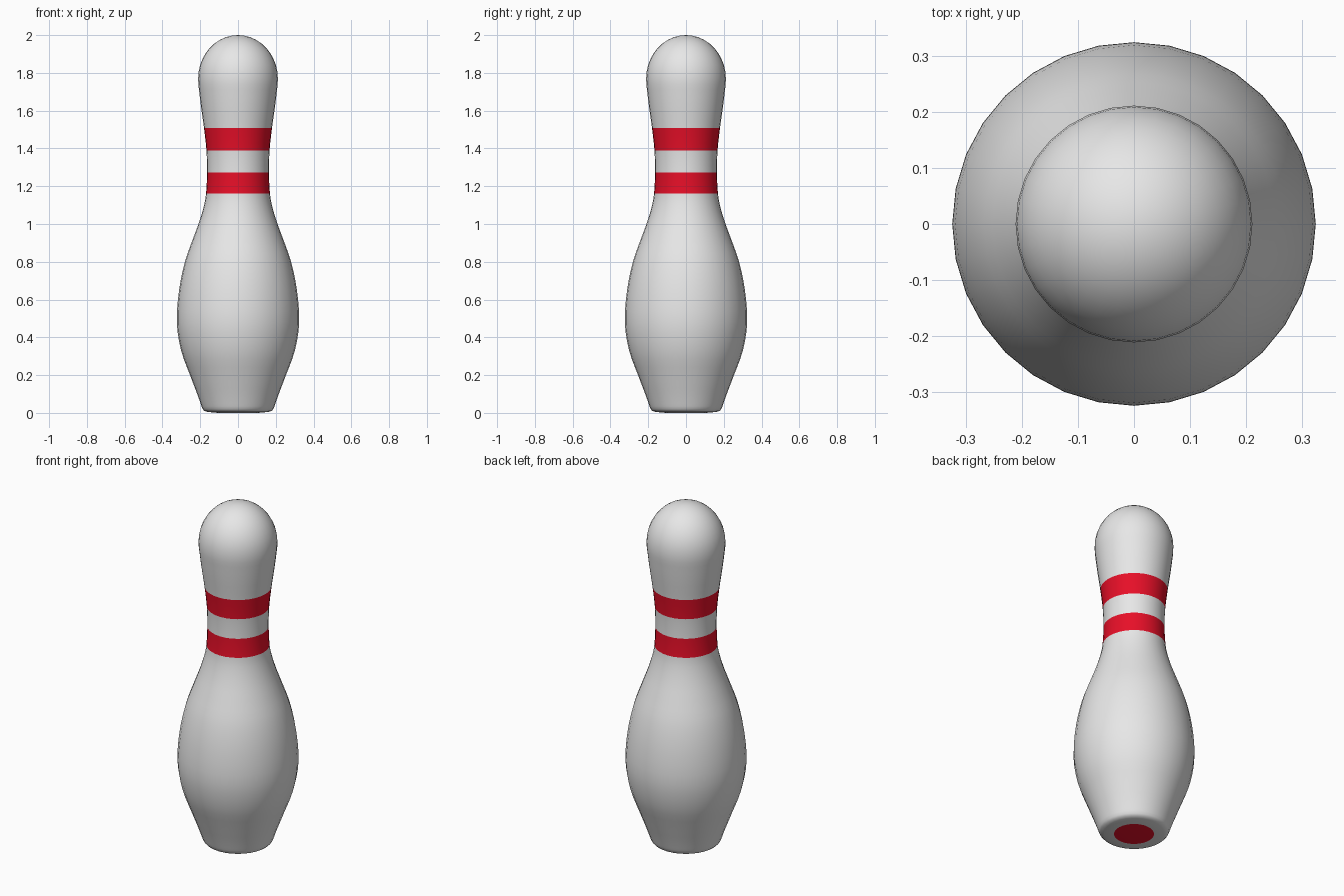
import bpy, bmesh, math

if "Cube" in bpy.data.objects:
    bpy.data.objects.remove(bpy.data.objects["Cube"])

SIDES = 32

def material(name, rgb):
    m = bpy.data.materials.new(name)
    m.diffuse_color = (*rgb, 1)
    m.use_nodes = True
    m.node_tree.nodes["Principled BSDF"].inputs["Base Color"].default_value = m.diffuse_color
    return m

white = material("off_white", (0.8, 0.8, 0.8))
red = material("red", (0.84, 0.005, 0.022))

# side profile (radius, height): belly, neck, head
keys = [(0.193, 0.035), (0.216, 0.10), (0.254, 0.20), (0.301, 0.33), (0.324, 0.48),
        (0.312, 0.65), (0.281, 0.80), (0.239, 0.92), (0.206, 1.01), (0.182, 1.09),
        (0.169, 1.162), (0.164, 1.272), (0.167, 1.389), (0.180, 1.508),
        (0.197, 1.63), (0.210, 1.74)]

def smooth(points, steps=3):
    """Catmull-Rom curve through the points."""
    out = []
    for i in range(len(points) - 1):
        p0, p1 = points[max(i - 1, 0)], points[i]
        p2, p3 = points[i + 1], points[min(i + 2, len(points) - 1)]
        for s in range(steps):
            t = s / steps
            out.append(tuple(0.5 * (2 * b + (c - a) * t + (2 * a - 5 * b + 4 * c - d) * t * t
                                    + (3 * b - a - 3 * c + d) * t ** 3)
                             for a, b, c, d in zip(p0, p1, p2, p3)))
    return out + [points[-1]]

# gently domed foot, body, then an elliptical crown
foot = [(0.107, 0.0), (0.160, 0.005), (0.178, 0.010), (0.187, 0.020)]
crown = [(0.211 * math.cos(a), 1.77 + 0.23 * math.sin(a))
         for a in (math.pi / 2 * k / 10 for k in range(10))]
profile = foot + smooth(keys) + crown

# lathe the pin
bm = bmesh.new()
rings = [[bm.verts.new((r * math.cos(2 * math.pi * k / SIDES),
                        r * math.sin(2 * math.pi * k / SIDES), z))
          for k in range(SIDES)] for r, z in profile]
for low, high in zip(rings, rings[1:]):
    for k in range(SIDES):
        n = (k + 1) % SIDES
        bm.faces.new((low[k], low[n], high[n], high[k]))
bm.faces.new(rings[0][::-1])
tip = bm.verts.new((0, 0, 2.0))
for k in range(SIDES):
    bm.faces.new((rings[-1][k], rings[-1][(k + 1) % SIDES], tip))

# red neck bands and red disc under the foot
for f in bm.faces:
    z = f.calc_center_median().z
    if z < 0.001 or 1.162 < z < 1.272 or 1.389 < z < 1.508:
        f.material_index = 1
bm.normal_update()

mesh = bpy.data.meshes.new("bowling_pin")
bm.to_mesh(mesh)
bm.free()
mesh.materials.append(white)
mesh.materials.append(red)
pin = bpy.data.objects.new("bowling_pin", mesh)
bpy.context.collection.objects.link(pin)
for p in mesh.polygons:
    p.use_smooth = True
